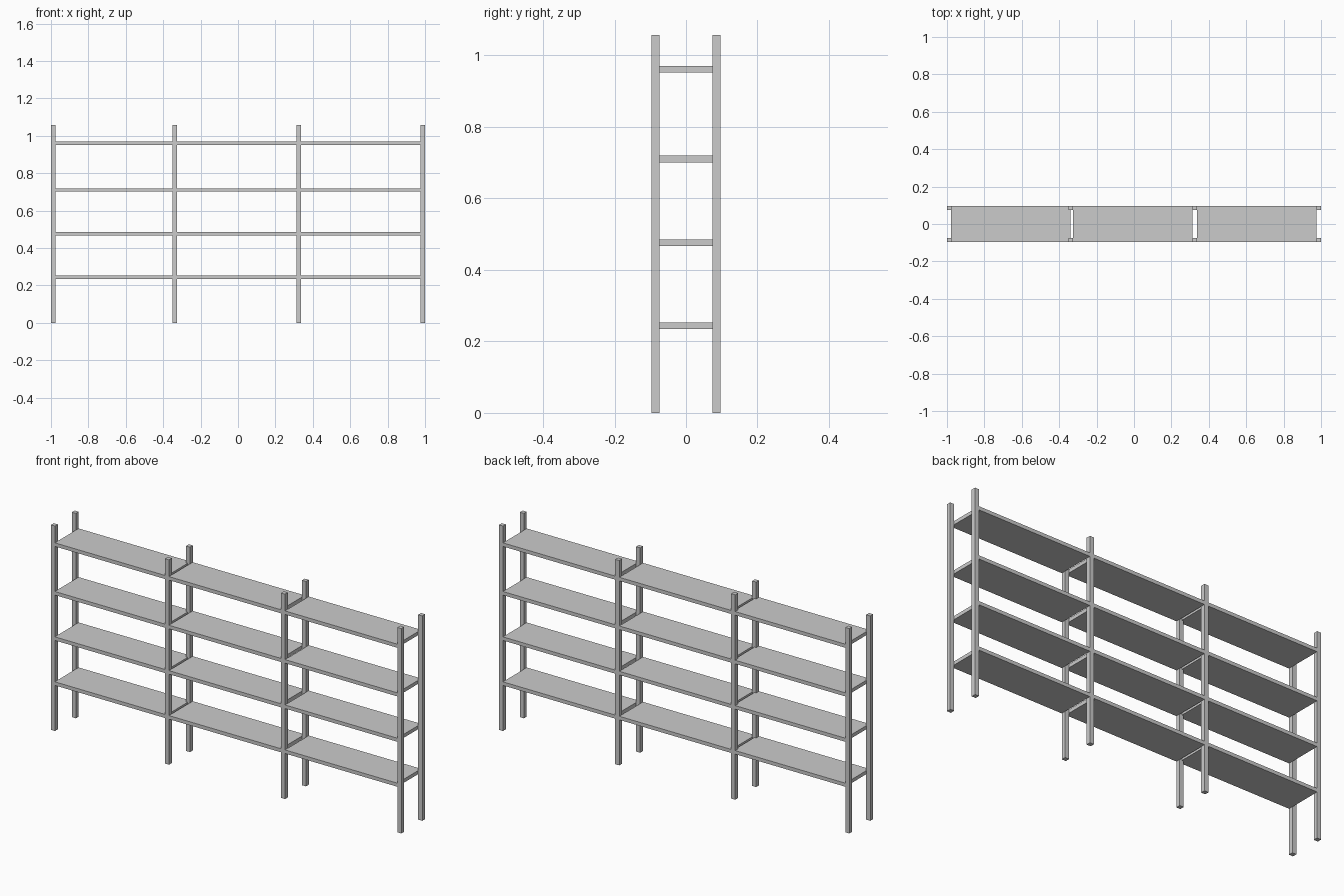
import bpy
import bmesh

if "Cube" in bpy.data.objects:
    bpy.data.objects.remove(bpy.data.objects["Cube"])

HALF_DEPTH = 0.097
HEIGHT = 1.057
POST = 0.023


def box(name, x0, x1, y0, y1, z0, z1):
    bm = bmesh.new()
    bmesh.ops.create_cube(bm, size=1.0)
    for v in bm.verts:
        v.co.x = x1 if v.co.x > 0 else x0
        v.co.y = y1 if v.co.y > 0 else y0
        v.co.z = z1 if v.co.z > 0 else z0
    mesh = bpy.data.meshes.new(name)
    bm.to_mesh(mesh)
    bm.free()
    obj = bpy.data.objects.new(name, mesh)
    bpy.context.collection.objects.link(obj)
    return obj


# Upright posts: four front and back pairs
for i, x in enumerate((-1.0, -0.349, 0.313, 1.0 - POST), 1):
    w = x + POST
    box(f"front_post_{i}", x, w, -HALF_DEPTH, -HALF_DEPTH + POST, 0, HEIGHT)
    box(f"back_post_{i}", x, w, HALF_DEPTH - POST, HALF_DEPTH, 0, HEIGHT)

# Shelves: three bays of four boards fitted between the posts
bays = ((-0.978, -0.339), (-0.327, 0.313), (0.336, 0.977))
levels = (0.235, 0.467, 0.701, 0.952)
for b, (x0, x1) in enumerate(bays, 1):
    for k, z in enumerate(levels, 1):
        box(f"shelf_bay{b}_level{k}", x0, x1, -HALF_DEPTH, HALF_DEPTH, z, z + 0.0185)
